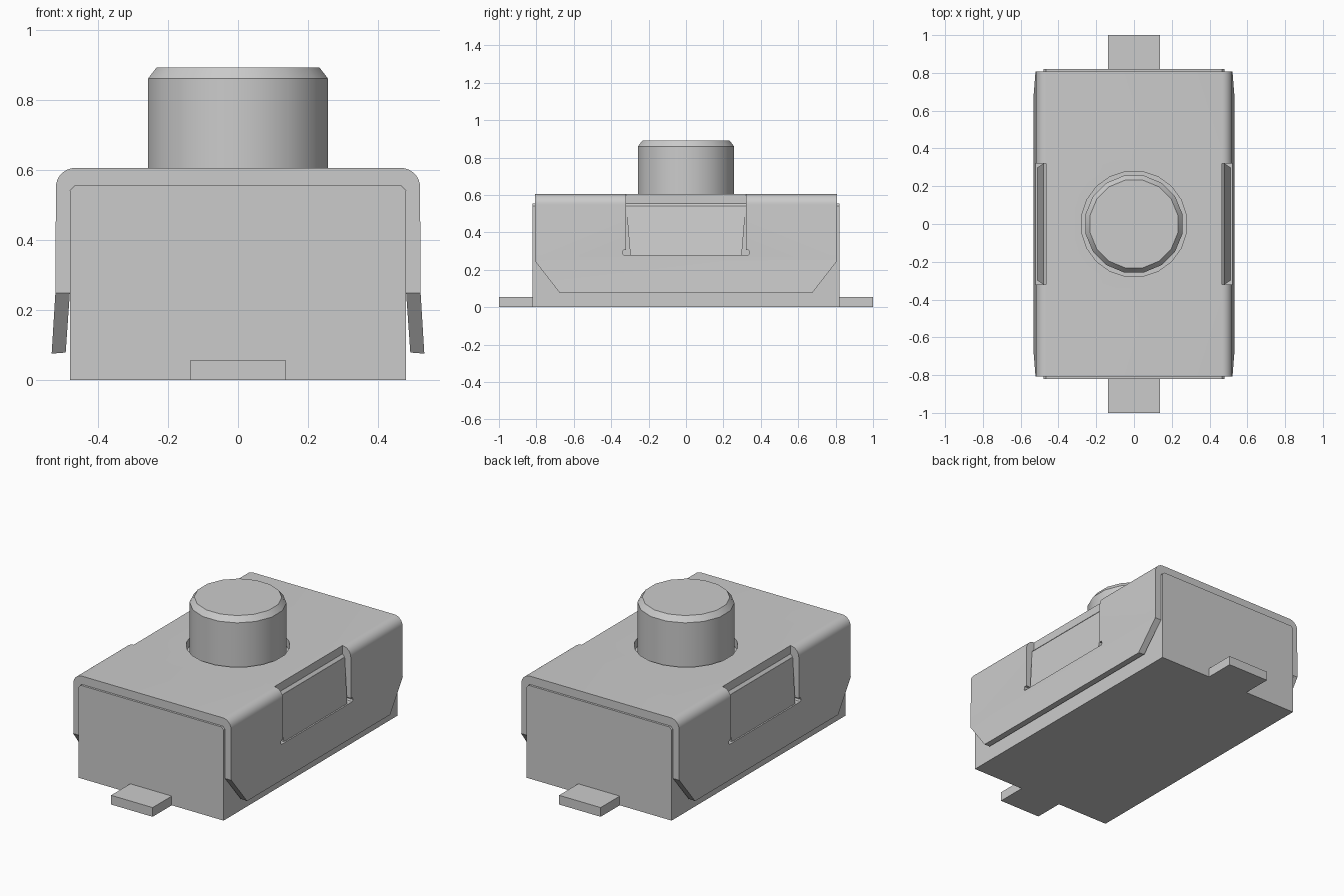
import bpy, bmesh, math
from mathutils import Vector

if "Cube" in bpy.data.objects:
    bpy.data.objects.remove(bpy.data.objects["Cube"], do_unlink=True)

grey = bpy.data.materials.new("light_grey")
grey.use_nodes = True
colour = (0.6, 0.6, 0.6, 1)
grey.diffuse_color = colour
grey.node_tree.nodes["Principled BSDF"].inputs["Base Color"].default_value = colour


def finish(name, bm, smooth=False):
    bmesh.ops.recalc_face_normals(bm, faces=bm.faces)
    mesh = bpy.data.meshes.new(name)
    bm.to_mesh(mesh)
    bm.free()
    mesh.materials.append(grey)
    ob = bpy.data.objects.new(name, mesh)
    bpy.context.collection.objects.link(ob)
    if smooth:
        shade(ob)
    return ob


def shade(ob):
    bpy.ops.object.select_all(action='DESELECT')
    ob.select_set(True)
    bpy.context.view_layer.objects.active = ob
    bpy.ops.object.shade_smooth_by_angle(angle=math.radians(30))


def prism(name, points, start, end, axis="y"):
    """Extrude an outline of (x, z) along y, or of (y, z) along x."""
    bm = bmesh.new()
    place = (lambda p, d: (p[0], d, p[1])) if axis == "y" else (lambda p, d: (d, p[0], p[1]))
    face = bm.faces.new([bm.verts.new(place(p, start)) for p in points])
    ext = bmesh.ops.extrude_face_region(bm, geom=[face])
    move = Vector(place((0, 0), end - start))
    bmesh.ops.translate(bm, vec=move, verts=[v for v in ext["geom"] if isinstance(v, bmesh.types.BMVert)])
    return finish(name, bm)


def box(name, x, y, z):
    return prism(name, [(x[0], z[0]), (x[1], z[0]), (x[1], z[1]), (x[0], z[1])], *y)


def lathe(name, rings, sides=16):
    """Stack of (radius, z) rings, capped at both ends."""
    bm = bmesh.new()
    loops = []
    for r, z in rings:
        angles = [math.tau * (i + 0.5) / sides for i in range(sides)]
        loops.append([bm.verts.new((r * math.cos(a), r * math.sin(a), z)) for a in angles])
    for a, b in zip(loops, loops[1:]):
        for i in range(sides):
            j = (i + 1) % sides
            bm.faces.new((a[i], a[j], b[j], b[i]))
    bm.faces.new(loops[0])
    bm.faces.new(loops[-1])
    return finish(name, bm, True)


def boolean(ob, cutter, operation='DIFFERENCE'):
    cutter.hide_render = True
    mod = ob.modifiers.new("cut", 'BOOLEAN')
    mod.operation, mod.object, mod.solver = operation, cutter, 'EXACT'
    bpy.ops.object.select_all(action='DESELECT')
    bpy.context.view_layer.objects.active = ob
    ob.select_set(True)
    bpy.ops.object.modifier_apply(modifier=mod.name)
    bpy.data.objects.remove(cutter, do_unlink=True)


def mirrored(half):
    return half + [(-x, z) for x, z in reversed(half)]


# Housing with small top bevels
prism("housing", mirrored([(0.479, 0), (0.479, 0.54), (0.465, 0.555)]), -0.82, 0.82)

# Folded sheet cover with flared lower lips
r = 0.055
arc = [(0.52 - r + r * math.cos(a), 0.605 - r + r * math.sin(a))
       for a in [math.pi / 2 * i / 8 for i in range(9)]]
outer = [(0.532, 0.075), (0.521, 0.255)] + arc
inner = [(0.492, 0.078), (0.48, 0.25), (0.48, 0.541), (0.466, 0.5555)]
cover = prism("cover", mirrored(outer) + list(reversed(mirrored(inner))), -0.808, 0.808)

# Sloping lower corners of the cover
side = [(0.67, 0.07), (0.81, 0.25), (0.81, 0.7)]
boolean(cover, prism("corner_cutter", mirrored(side), -0.7, 0.7, "x"), 'INTERSECT')

# Hole around the button and the latch windows with relief corners
boolean(cover, lathe("hole_cutter", [(0.281, 0.5), (0.281, 0.7)], 20))
for s in (-1, 1):
    window = mirrored([(0.335, 0.28), (0.34, 0.29), (0.335, 0.305), (0.32, 0.305), (0.32, 0.7)])
    boolean(cover, prism("window_cutter", window, s * 0.465, s * 0.6, "x"))
shade(cover)

# Snap latches, wedge shaped, narrower at the outer lower edge
for s, label in ((1, "left"), (-1, "right")):
    bm = bmesh.new()
    points = [(0.47, 0.32, 0.54), (0.48, 0.32, 0.54), (0.512, 0.298, 0.28), (0.47, 0.298, 0.28)]
    ends = [[bm.verts.new((s * x, e * y, z)) for x, y, z in points] for e in (-1, 1)]
    for end in ends:
        bm.faces.new(end)
    for i in range(4):
        j = (i + 1) % 4
        bm.faces.new((ends[0][i], ends[0][j], ends[1][j], ends[1][i]))
    finish(label + "_latch", bm)

# Push button with bevelled rim
lathe("button", [(0.262, 0.55), (0.262, 0.86), (0.237, 0.892)])

# Solder terminals
box("front_terminal", (-0.137, 0.137), (-1, -0.82), (0, 0.055))
box("back_terminal", (-0.137, 0.137), (0.82, 1), (0, 0.055))
